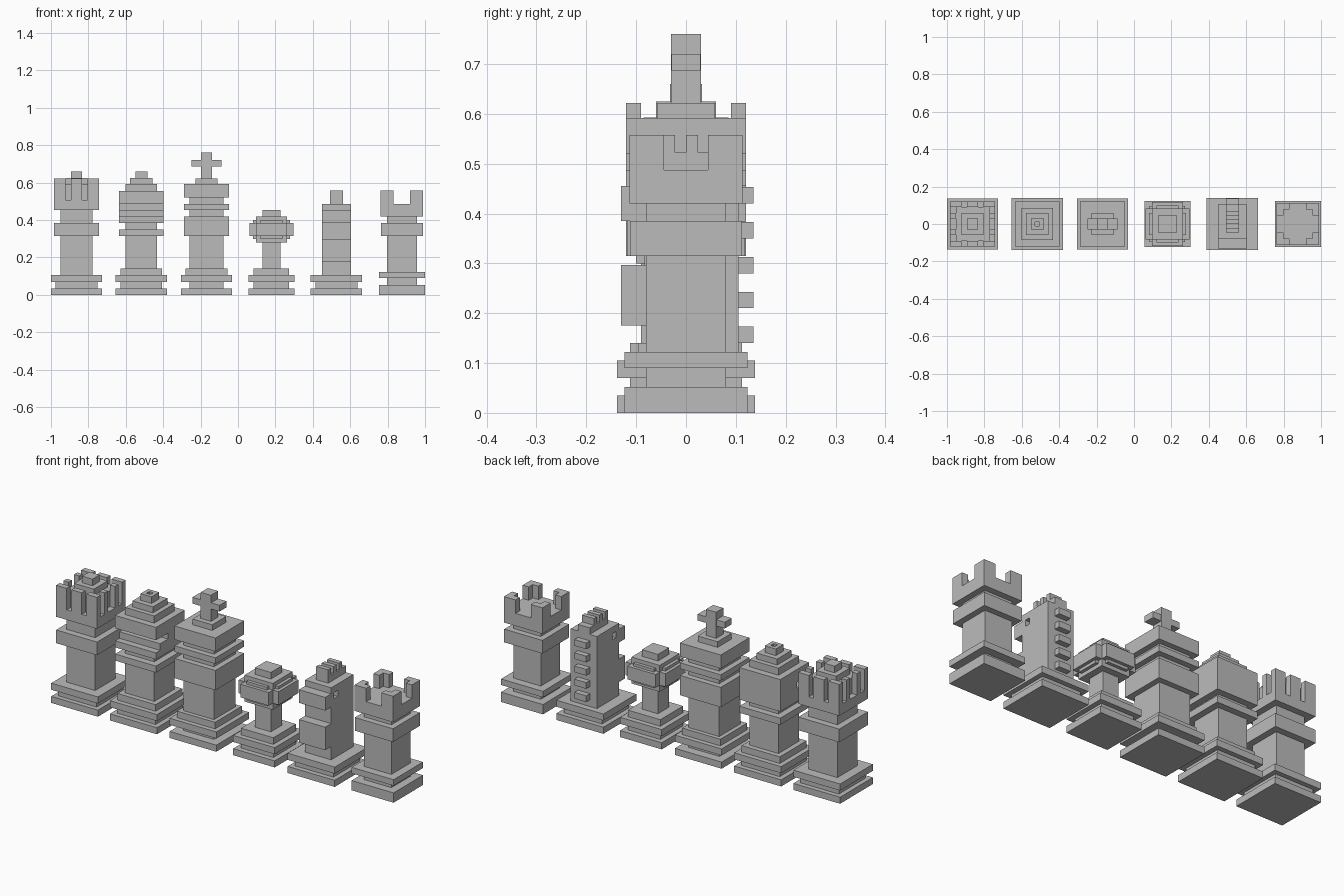
import bpy
import bmesh
from mathutils import Vector

cube = bpy.data.objects.get("Cube")
if cube:
    bpy.data.objects.remove(cube, do_unlink=True)

# One plain stone colour
stone = bpy.data.materials.new("stone_grey")
stone.use_nodes = True
stone.diffuse_color = (0.5, 0.5, 0.5, 1)
stone.node_tree.nodes["Principled BSDF"].inputs["Base Color"].default_value = (0.5, 0.5, 0.5, 1)


def build(name, cx, boxes):
    """One object from boxes given as (x0, x1, y0, y1, z0, z1) around cx."""
    bm = bmesh.new()
    for x0, x1, y0, y1, z0, z1 in boxes:
        made = bmesh.ops.create_cube(bm, size=1)
        size = Vector((x1 - x0, y1 - y0, z1 - z0))
        mid = Vector((cx + (x0 + x1) / 2, (y0 + y1) / 2, (z0 + z1) / 2))
        bmesh.ops.scale(bm, vec=size, verts=made["verts"])
        bmesh.ops.translate(bm, vec=mid, verts=made["verts"])
    mesh = bpy.data.meshes.new(name)
    bm.to_mesh(mesh)
    bm.free()
    mesh.materials.append(stone)
    ob = bpy.data.objects.new(name, mesh)
    bpy.context.collection.objects.link(ob)
    return ob


def slab(h, z0, z1, hy=None):
    hy = h if hy is None else hy
    return (-h, h, -hy, hy, z0, z1)


def stack(start, *steps):
    """Square layers, each given as (half width, top height)."""
    out, z = [], start
    for h, top in steps:
        out.append(slab(h, z, top))
        z = top
    return out


def ring(parts):
    """Mirror boxes over both axes."""
    out = []
    for x0, x1, y0, y1, z0, z1 in parts:
        for sx in (1, -1):
            for sy in (1, -1):
                xs, ys = sorted((sx * x0, sx * x1)), sorted((sy * y0, sy * y1))
                out.append((*xs, *ys, z0, z1))
    return out


def foot(wide, neck):
    return stack(0, (wide, .035), (neck, .07), (wide, .105))


# Queen
QX = -.863
build("queen_base", QX, foot(.137, .112))
build("queen_column", QX, stack(.105, (.085, .315), (.12, .385), (.085, .455)))
build("queen_crown", QX, stack(.455, (.12, .508), (.09, .592), (.058, .625), (.03, .66)))
prongs = [(.09, .12, .09, .12, .508, .622), (.058, .09, .09, .12, .508, .622),
          (0, .03, .09, .12, .508, .622), (.09, .12, .03, .058, .508, .622)]
build("queen_crown_prongs", QX, ring(prongs))

# Bishop
BX = -.517
build("bishop_base", BX, foot(.138, .112) + stack(.105, (.112, .14)))
build("bishop_column", BX, stack(.14, (.085, .315), (.12, .35), (.085, .385)))
build("bishop_head", BX, [
    slab(.12, .385, .42), slab(.12, .487, .555),
    (-.12, .12, -.02, .12, .42, .487),
    (-.12, .12, -.085, -.02, .42, .455)])
build("bishop_cap", BX, stack(.555, (.085, .593), (.06, .625)))
tip = [(.012, .032, 0, .032, .625, .66), (0, .012, .012, .032, .625, .66)]
build("bishop_tip", BX, ring(tip))

# King
KX = -.168
build("king_base", KX, foot(.137, .09))
build("king_column", KX, stack(.105, (.112, .14), (.09, .315), (.12, .42), (.09, .455)))
build("king_head", KX, stack(.455, (.12, .487), (.09, .52), (.12, .592), (.058, .622)))
build("king_cross", KX, [slab(.03, .622, .76), slab(.08, .687, .72, .029)])

# Pawn
PX = .179
build("pawn_base", PX, foot(.122, .095) + stack(.105, (.095, .14)))
build("pawn_column", PX, stack(.14, (.047, .28)))
build("pawn_head", PX, [
    slab(.083, .28, .42), slab(.117, .315, .385, .083),
    slab(.083, .315, .385, .117), slab(.1, .3, .4, .06),
    slab(.06, .3, .4, .1), slab(.047, .42, .455)])

# Knight
NX = .526
W = .077
build("knight_base", NX, foot(.138, .112))
neck = build("knight_body", NX, [(-W, W, -.08, .105, .105, .487)])
build("knight_chest", NX, [(-W, W, -.13, -.08, .175, .297)])
build("knight_muzzle", NX, [(-W, W, -.13, -.08, .385, .455)])
build("knight_mane", NX, [(-.035, .035, .105, .135, .14 + .07 * i, .173 + .07 * i)
                          for i in range(5)])
crest = [(-.035, .035, -.046, .105, .487, .522)]
crest += [(-.035, .035, y, y + .024, .522, .558) for y in (-.046, 0, .046)]
build("knight_crest", NX, crest)

# Eye sockets of the knight
eyes = build("knight_eye_cutter", NX, [
    (W - .025, W + .02, -.055, -.025, .42, .453),
    (-W - .02, -W + .025, -.055, -.025, .42, .453)])
eyes.hide_render = True
eyes.hide_viewport = True
cut = neck.modifiers.new("eye_sockets", "BOOLEAN")
cut.operation = "DIFFERENCE"
cut.solver = "EXACT"
cut.object = eyes

# Rook
RX = .876
build("rook_base", RX, stack(0, (.123, .052), (.08, .09), (.123, .122)))
build("rook_column", RX, stack(.122, (.08, .315), (.112, .385), (.08, .42)))
build("rook_head", RX, [slab(.113, .42, .487)])
merlons = [(.0445, .113, .078, .113, .487, .558), (.078, .113, .0445, .078, .487, .558)]
build("rook_battlements", RX, ring(merlons))
